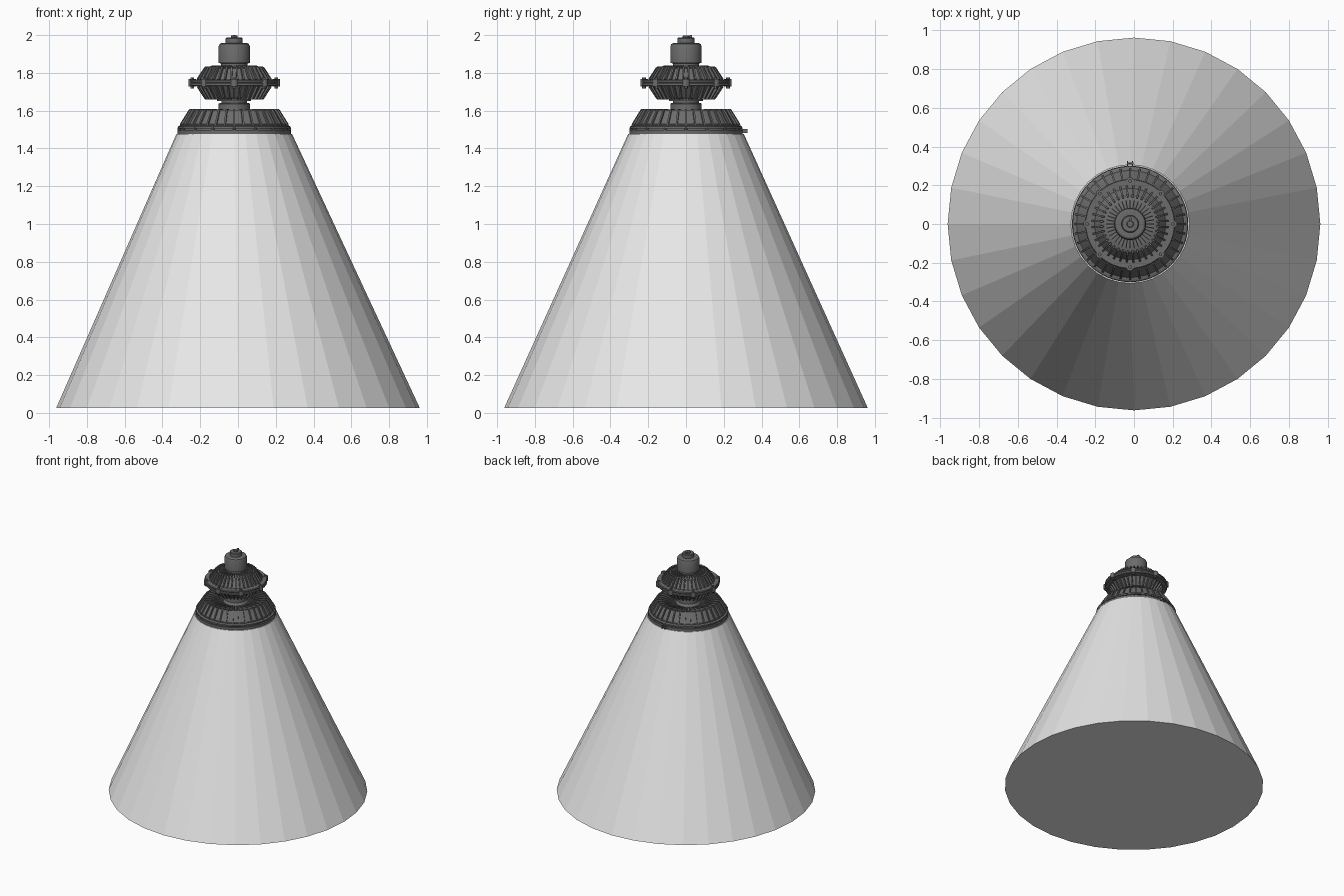
import bpy, bmesh, math
from mathutils import Matrix, Vector

if "Cube" in bpy.data.objects:
    bpy.data.objects.remove(bpy.data.objects["Cube"])

CX, CY = -0.02, 0.0   # fixture axis


def material(name, v):
    m = bpy.data.materials.new(name)
    m.diffuse_color = (v, v, v, 1)
    m.use_nodes = True
    m.node_tree.nodes["Principled BSDF"].inputs["Base Color"].default_value = m.diffuse_color
    return m


METAL = material("dark grey metal", 0.15)
LIGHT = material("pale light", 0.8)


def finish(name, bm, mat, smooth=False):
    bmesh.ops.recalc_face_normals(bm, faces=bm.faces)
    me = bpy.data.meshes.new(name)
    bm.to_mesh(me)
    bm.free()
    me.materials.append(mat)
    ob = bpy.data.objects.new(name, me)
    bpy.context.collection.objects.link(ob)
    if smooth:
        bpy.ops.object.select_all(action='DESELECT')
        ob.select_set(True)
        bpy.context.view_layer.objects.active = ob
        bpy.ops.object.shade_smooth_by_angle(angle=math.radians(30))
    return ob


def lathe(name, profile, n=48):
    """Closed solid turned from (radius, z) points, capped at both ends."""
    bm = bmesh.new()
    rings = []
    for r, z in profile:
        rings.append([bm.verts.new((CX + r * math.cos(2 * math.pi * i / n),
                                    CY + r * math.sin(2 * math.pi * i / n), z)) for i in range(n)])
    for a, b in zip(rings, rings[1:]):
        for i in range(n):
            j = (i + 1) % n
            bm.faces.new((a[i], a[j], b[j], b[i]))
    bm.faces.new(rings[0])
    bm.faces.new(rings[-1])
    return finish(name, bm, METAL, True)


def fins(name, outline, n, thick, phase=0.0):
    """n radial blades with the given (radius, z) outline."""
    bm = bmesh.new()
    for k in range(n):
        rot = Matrix.Translation((CX, CY, 0)) @ Matrix.Rotation(2 * math.pi * (k + phase) / n, 4, 'Z')
        sides = [[bm.verts.new(rot @ Vector((r, s * thick / 2, z))) for r, z in outline] for s in (-1, 1)]
        bm.faces.new(sides[0])
        bm.faces.new(sides[1])
        m = len(outline)
        for i in range(m):
            j = (i + 1) % m
            bm.faces.new((sides[0][i], sides[0][j], sides[1][j], sides[1][i]))
    return finish(name, bm, METAL)


def studs(name, n, radius, r, z0, z1, seg=10):
    """Ring of small upright cylinders."""
    bm = bmesh.new()
    for k in range(n):
        a = 2 * math.pi * k / n
        bmesh.ops.create_cone(bm, cap_ends=True, segments=seg, radius1=r, radius2=r, depth=z1 - z0,
                              matrix=Matrix.Translation((CX + radius * math.cos(a), CY + radius * math.sin(a), (z0 + z1) / 2)))
    return finish(name, bm, METAL, True)


def box(name, x, y, z, sx, sy, sz):
    bm = bmesh.new()
    bmesh.ops.create_cube(bm, size=1, matrix=Matrix.Translation((x, y, z)) @ Matrix.Diagonal((sx, sy, sz, 1)))
    return finish(name, bm, METAL)


# light beam: faceted cone leaning slightly towards the fixture axis
bm = bmesh.new()
N = 32
low, top = [], []
for i in range(N):
    a = 2 * math.pi * i / N
    c, s = math.cos(a), math.sin(a)
    low.append(bm.verts.new((0.962 * c, 0.962 * s, 0.027)))
    top.append(bm.verts.new((CX + 0.306 * c, CY + 0.306 * s, 1.477)))
for i in range(N):
    j = (i + 1) % N
    bm.faces.new((low[i], low[j], top[j], top[i]))
bm.faces.new(low)
bm.faces.new(top)
finish("light_beam", bm, LIGHT)

# lens ring and tray at the bottom of the fixture
lathe("lens_ring", [(0.295, 1.472), (0.3, 1.476), (0.3, 1.498), (0.286, 1.498), (0.286, 1.505),
                    (0.297, 1.505), (0.297, 1.516), (0.285, 1.522)], 64)
studs("lens_ring_clips", 16, 0.292, 0.008, 1.478, 1.512)

# lower heat sink: shallow core with open radial blades
lathe("lower_sink_core", [(0.283, 1.52), (0.283, 1.528), (0.22, 1.535), (0.11, 1.56), (0.075, 1.6), (0.075, 1.61)])
fins("lower_sink_fins", [(0.07, 1.525), (0.288, 1.522), (0.286, 1.532), (0.24, 1.606), (0.232, 1.61), (0.2, 1.61), (0.07, 1.575)],
     36, 0.009)
# sloped shell behind the blade edges
lathe("lower_sink_shell", [(0.272, 1.526), (0.278, 1.526), (0.229, 1.604), (0.223, 1.604), (0.272, 1.526)])

# neck
lathe("neck", [(0.083, 1.6), (0.083, 1.636), (0.078, 1.64), (0.068, 1.64), (0.068, 1.65), (0.09, 1.652), (0.09, 1.67)])

# lower and upper driver housing with fins
lathe("lower_housing", [(0.13, 1.664), (0.142, 1.668), (0.186, 1.73)])
fins("lower_housing_fins", [(0.1, 1.658), (0.152, 1.658), (0.158, 1.664), (0.2, 1.728), (0.17, 1.735), (0.1, 1.68)],
     36, 0.009)
lathe("upper_housing", [(0.186, 1.762), (0.145, 1.822), (0.13, 1.828), (0.09, 1.828)])
fins("upper_housing_fins", [(0.17, 1.76), (0.2, 1.767), (0.16, 1.828), (0.153, 1.833), (0.14, 1.833), (0.13, 1.81)],
     36, 0.009, 0.5)
fins("crown_fins", [(0.075, 1.82), (0.13, 1.82), (0.13, 1.833), (0.12, 1.838), (0.075, 1.84)], 36, 0.005)

# flange with bolts
lathe("flange", [(0.17, 1.73), (0.228, 1.73), (0.232, 1.734), (0.232, 1.745), (0.228, 1.749), (0.232, 1.753),
                 (0.232, 1.761), (0.228, 1.765), (0.17, 1.765)], 64)
studs("flange_lugs", 8, 0.222, 0.02, 1.728, 1.767, 16)
studs("flange_bolts", 8, 0.222, 0.01, 1.718, 1.775, 6)

# cable cap
lathe("cable_cap", [(0.07, 1.82), (0.07, 1.85), (0.083, 1.853), (0.083, 1.94), (0.078, 1.952), (0.07, 1.957), (0.045, 1.957)])
lathe("cable_gland", [(0.045, 1.95), (0.045, 1.983), (0.04, 1.987), (0.022, 1.987)], 24)
lathe("cable_stub", [(0.018, 1.98), (0.018, 1.995), (0.015, 1.998)], 16)
box("cable_tab", CX, 0.025, 1.992, 0.012, 0.014, 0.016)

# hinge at the back of the lens ring
for dx in (-0.013, 0.013):
    box("hinge_ear", CX + dx, 0.308, 1.492, 0.006, 0.034, 0.022)
box("hinge_pin", CX, 0.314, 1.492, 0.034, 0.008, 0.008)
